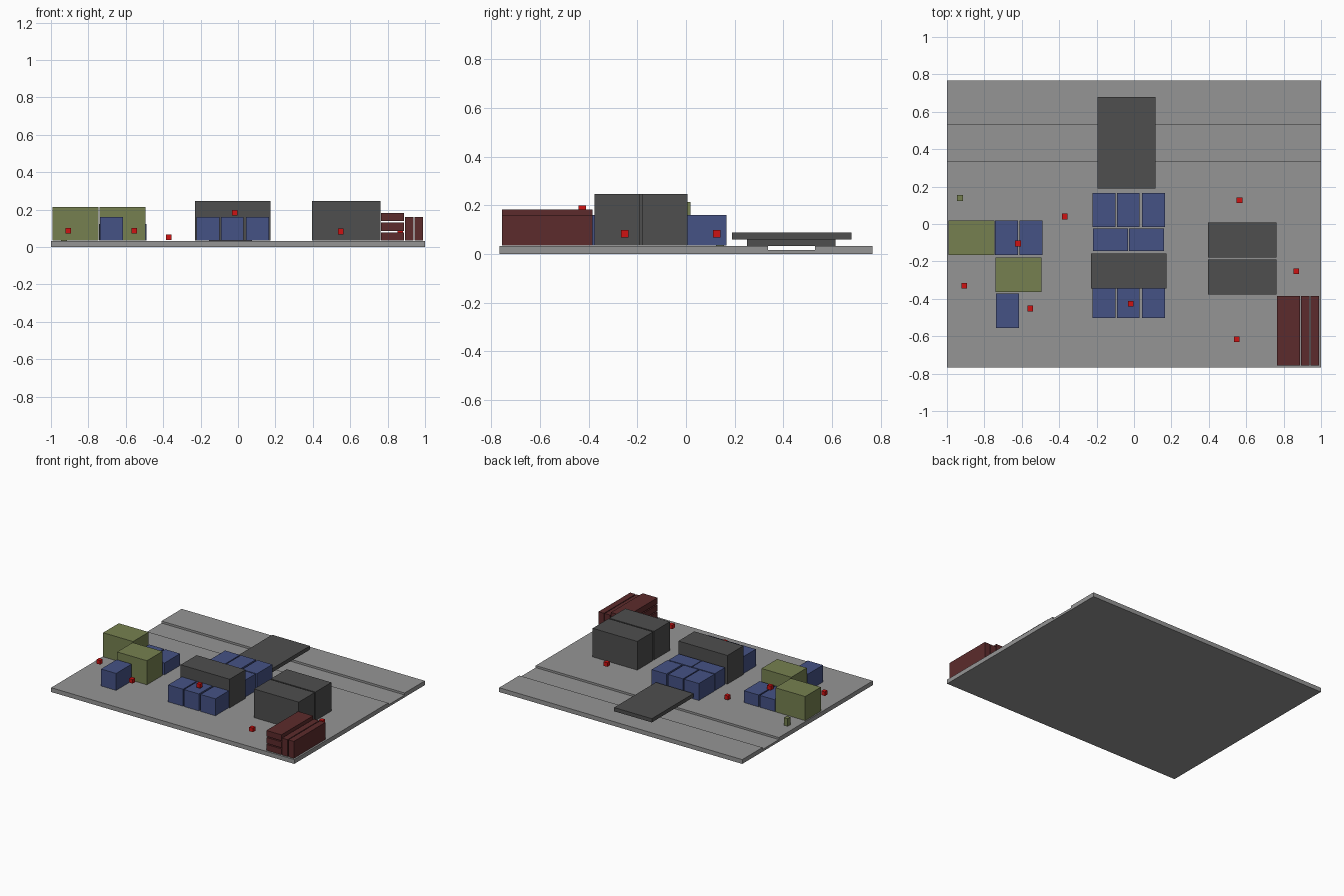
import bpy
import bmesh

cube = bpy.data.objects.get("Cube")
if cube:
    bpy.data.objects.remove(cube, do_unlink=True)


def material(name, rgb):
    m = bpy.data.materials.new(name)
    m.use_nodes = True
    m.diffuse_color = (*rgb, 1)
    m.node_tree.nodes["Principled BSDF"].inputs["Base Color"].default_value = (*rgb, 1)
    return m


GREY = material("concrete grey", (0.30, 0.30, 0.30))
DARK = material("dark grey", (0.077, 0.077, 0.077))
BLUE = material("slate blue", (0.06, 0.085, 0.235))
OLIVE = material("olive green", (0.18, 0.217, 0.08))
MAROON = material("maroon", (0.107, 0.024, 0.025))
RED = material("bright red", (0.62, 0.006, 0.006))

GROUND = 0.032   # top of the ground slab
BASE = 0.034     # underside of the crates


def finish(name, bm, mat):
    bmesh.ops.recalc_face_normals(bm, faces=bm.faces)
    mesh = bpy.data.meshes.new(name)
    bm.to_mesh(mesh)
    bm.free()
    mesh.materials.append(mat)
    ob = bpy.data.objects.new(name, mesh)
    bpy.context.collection.objects.link(ob)
    return ob


def box(name, mat, x, y, z):
    """Box from (min, max) ranges on each axis."""
    bm = bmesh.new()
    bmesh.ops.create_cube(bm, size=1)
    for v in bm.verts:
        v.co = [r[0] if c < 0 else r[1] for c, r in zip(v.co, (x, y, z))]
    return finish(name, bm, mat)


# Ground slab with a sunken channel, extruded along x
bm = bmesh.new()
profile = [(-0.767, 0), (0.767, 0), (0.767, GROUND), (0.53, GROUND), (0.53, 0.017),
           (0.337, 0.017), (0.337, GROUND), (-0.767, GROUND)]
face = bm.faces.new([bm.verts.new((-1, y, z)) for y, z in profile])
side = bmesh.ops.extrude_face_region(bm, geom=[face])
bmesh.ops.translate(bm, vec=(2, 0, 0),
                    verts=[g for g in side["geom"] if isinstance(g, bmesh.types.BMVert)])
finish("ground", bm, GREY)

# Bridge over the channel
box("bridge_deck", DARK, (-0.195, 0.115), (0.19, 0.68), (0.06, 0.088))
box("bridge_support", DARK, (-0.155, 0.075), (0.25, 0.615), (GROUND, 0.06))

# Large dark containers
for name, x, y in (("center", (-0.23, 0.173), (-0.345, -0.158)),
                   ("left_rear", (0.396, 0.763), (-0.18, 0.007)),
                   ("left_front", (0.396, 0.763), (-0.377, -0.19))):
    box("container_" + name, DARK, x, y, (BASE, 0.247))

# Blue crates around the center container
for i, x in enumerate((-0.222, -0.092, 0.044)):
    box(f"blue_crate_rear_{i}", BLUE, (x, x + 0.122), (-0.016, 0.166), (BASE, 0.16))
    box(f"blue_crate_front_{i}", BLUE, (x, x + 0.122), (-0.503, -0.322), (BASE, 0.16))
for i, x in enumerate((-0.22, -0.027)):
    box(f"blue_crate_middle_{i}", BLUE, (x, x + 0.187), (-0.144, -0.024), (BASE, 0.16))

# Olive and blue crates on the right side
box("olive_crate_rear", OLIVE, (-0.993, -0.747), (-0.166, 0.018), (BASE, 0.213))
box("olive_crate_front", OLIVE, (-0.74, -0.495), (-0.363, -0.18), (BASE, 0.213))
box("olive_post", OLIVE, (-0.946, -0.914), (0.124, 0.156), (GROUND, 0.088))
for i, x in enumerate((-0.743, -0.611)):
    box(f"blue_crate_low_{i}", BLUE, (x, x + 0.122), (-0.166, 0.018), (BASE, 0.122))
box("blue_crate_right_front", BLUE, (-0.738, -0.614), (-0.555, -0.372), (BASE, 0.16))

# Maroon planks: three stacked flat, two standing on edge
PLANK_Y = (-0.757, -0.385)
for i in range(3):
    z = BASE + i * 0.052
    box(f"plank_flat_{i}", MAROON, (0.764, 0.887), PLANK_Y, (z, z + 0.044))
for i, x in enumerate((0.893, 0.944)):
    box(f"plank_upright_{i}", MAROON, (x, x + 0.045), PLANK_Y, (BASE, 0.16))

# Small red marker cubes
markers = [(-0.37, 0.04, 0.053), (-0.62, -0.104, 0.138), (-0.907, -0.33, 0.086),
           (-0.555, -0.452, 0.086), (-0.018, -0.427, 0.184), (0.564, 0.126, 0.083),
           (0.868, -0.252, 0.083), (0.55, -0.617, 0.083)]
for i, center in enumerate(markers):
    box(f"marker_{i}", RED, *[(c - 0.015, c + 0.015) for c in center])
